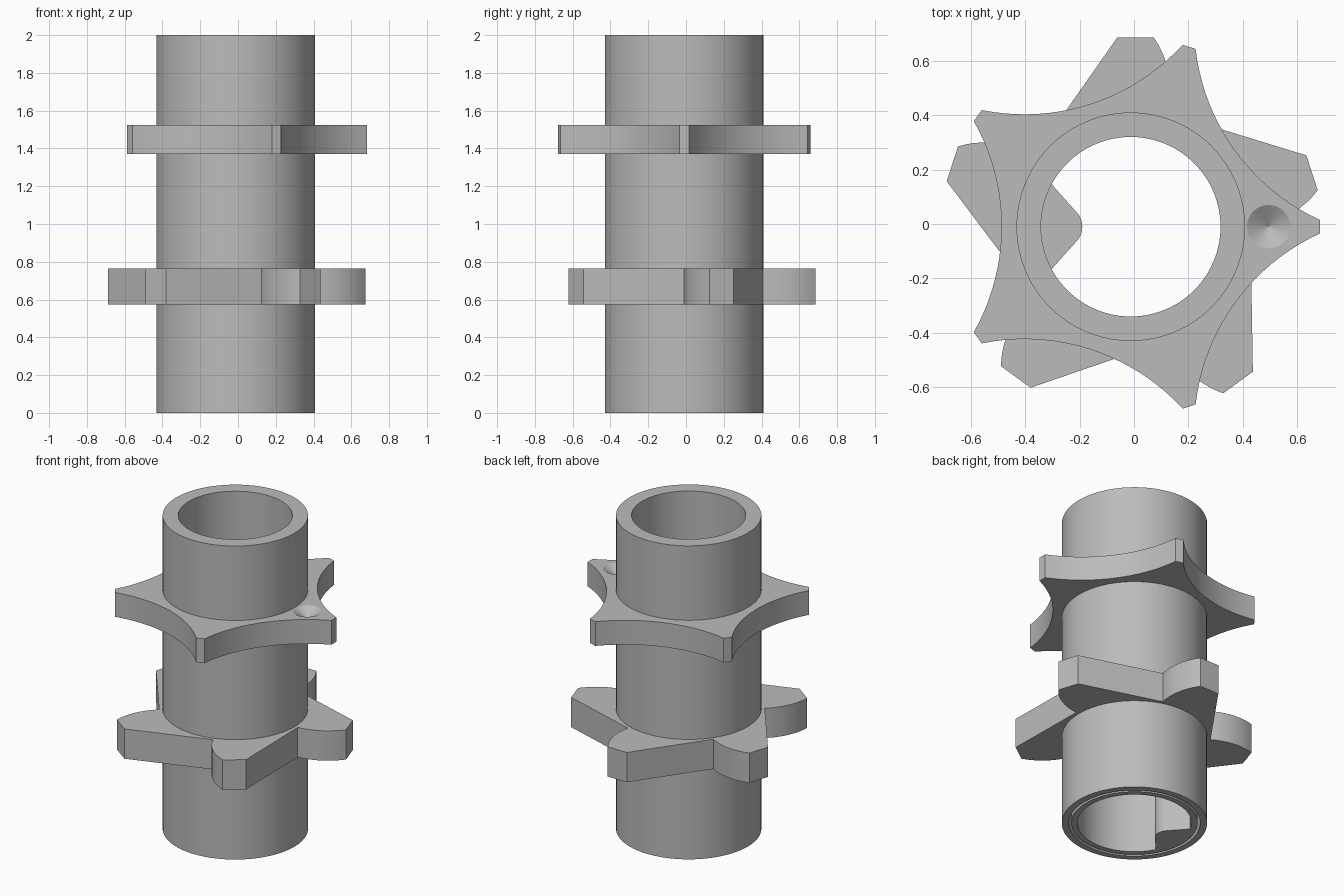
import bpy, bmesh
from math import cos, sin, pi, radians
from mathutils import Vector, Matrix

AXIS = Vector((-0.012, -0.01, 0))
HEIGHT = 2.0

cube = bpy.data.objects.get("Cube")
if cube:
    bpy.data.objects.remove(cube, do_unlink=True)

grey = bpy.data.materials.new("plain grey")
grey.use_nodes = True
grey.diffuse_color = (0.5, 0.5, 0.5, 1)
grey.node_tree.nodes["Principled BSDF"].inputs["Base Color"].default_value = (0.5, 0.5, 0.5, 1)


def finish(name, bm, smooth=True):
    bmesh.ops.recalc_face_normals(bm, faces=bm.faces)
    mesh = bpy.data.meshes.new(name)
    bm.to_mesh(mesh)
    bm.free()
    mesh.materials.append(grey)
    obj = bpy.data.objects.new(name, mesh)
    bpy.context.collection.objects.link(obj)
    obj.location = AXIS
    bpy.ops.object.select_all(action="DESELECT")
    obj.select_set(True)
    bpy.context.view_layer.objects.active = obj
    if smooth:
        bpy.ops.object.shade_smooth_by_angle(angle=radians(25))
    return obj


def arc(a, b, bulge, steps):
    """Points from a to b on a circle arc; positive bulge bends to the right."""
    a, b = Vector(a), Vector(b)
    half = (b - a).length / 2
    along = (b - a).normalized()
    side = Vector((along.y, -along.x))
    sag = abs(bulge)
    radius = (half * half + sag * sag) / (2 * sag)
    points = []
    for i in range(steps + 1):
        t = half * (2 * i / steps - 1)
        rise = (radius * radius - t * t) ** 0.5 - radius + sag
        points.append((a + b) / 2 + along * t + side * rise * (1 if bulge > 0 else -1))
    return points


def fivefold(points):
    """Repeat one fifth of an outline around the axis."""
    return [Matrix.Rotation(k * 2 * pi / 5, 2) @ Vector(p) for k in range(5) for p in points]


def ring_plate(name, outline, bottom, top, bore=0.405):
    """Flat plate with a round bore that fits on the tube."""
    bm = bmesh.new()
    loops = []
    for z in (bottom, top):
        outer = [bm.verts.new((p.x, p.y, z)) for p in outline]
        inner = [bm.verts.new((*(p.normalized() * bore), z)) for p in outline]
        loops += [outer, inner]
    low_out, low_in, top_out, top_in = loops
    n = len(outline)
    for a, b in ((low_out, low_in), (low_out, top_out), (top_out, top_in), (low_in, top_in)):
        for i in range(n):
            j = (i + 1) % n
            bm.faces.new((a[i], a[j], b[j], b[i]))
    return finish(name, bm)


# Tube with a narrow groove in its bottom rim
profile = [(0.42, 0), (0.42, HEIGHT), (0.33, HEIGHT), (0.33, 0),
           (0.365, 0), (0.365, 0.3), (0.38, 0.3), (0.38, 0)]
bm = bmesh.new()
SIDES = 96
rings = [[bm.verts.new((r * cos(2 * pi * k / SIDES), r * sin(2 * pi * k / SIDES), z))
          for r, z in profile] for k in range(SIDES)]
for k in range(SIDES):
    a, b = rings[k], rings[(k + 1) % SIDES]
    for i in range(len(profile)):
        j = (i + 1) % len(profile)
        bm.faces.new((a[i], b[i], b[j], a[j]))
finish("tube", bm)

# Upper star with hollow sides and blunt tips
tip = Vector((0.695, 0.025))
next_tip = Matrix.Rotation(2 * pi / 5, 2) @ Vector((tip.x, -tip.y))
star = ring_plate("upper_star_plate", fivefold(arc(tip, next_tip, -0.102, 20)), 1.37, 1.525)

# Conical index dimple on one star tip
bm = bmesh.new()
bmesh.ops.create_cone(bm, cap_ends=True, segments=32, radius1=0, radius2=0.16, depth=0.1,
                      matrix=Matrix.Translation((0.507, 0, 1.525)))
cutter = finish("dimple_cutter", bm, smooth=False)
cutter.hide_render = True
cut = star.modifiers.new("dimple", "BOOLEAN")
cut.operation = "DIFFERENCE"
cut.solver = "EXACT"
cut.object = cutter
bpy.ops.object.select_all(action="DESELECT")
star.select_set(True)
bpy.context.view_layer.objects.active = star
bpy.ops.object.modifier_apply(modifier=cut.name)
bpy.data.objects.remove(cutter, do_unlink=True)

# Lower ratchet wheel: curved flank, blunt tip, straight flank
valley = Vector((0.44 * cos(radians(72)), 0.44 * sin(radians(72))))
tooth = arc(valley, (0.085, 0.695), 0.03, 10) + [Vector((-0.05, 0.695))]
ring_plate("lower_ratchet_wheel", fivefold(tooth), 0.575, 0.765)

# Rounded key running up the inside of the bore
nose = arc((-0.205, -0.06), (-0.205, 0.06), 0.027, 10)
key = [(-0.31, -0.155), (-0.29, -0.155), *nose, (-0.29, 0.155), (-0.31, 0.155), (-0.345, 0)]
bm = bmesh.new()
base = bm.faces.new([bm.verts.new((x, y, 0)) for x, y in key])
lifted = bmesh.ops.extrude_face_region(bm, geom=[base], use_keep_orig=True)["geom"]
bmesh.ops.translate(bm, vec=(0, 0, 1.0),
                    verts=[v for v in lifted if isinstance(v, bmesh.types.BMVert)])
finish("inner_key", bm)
